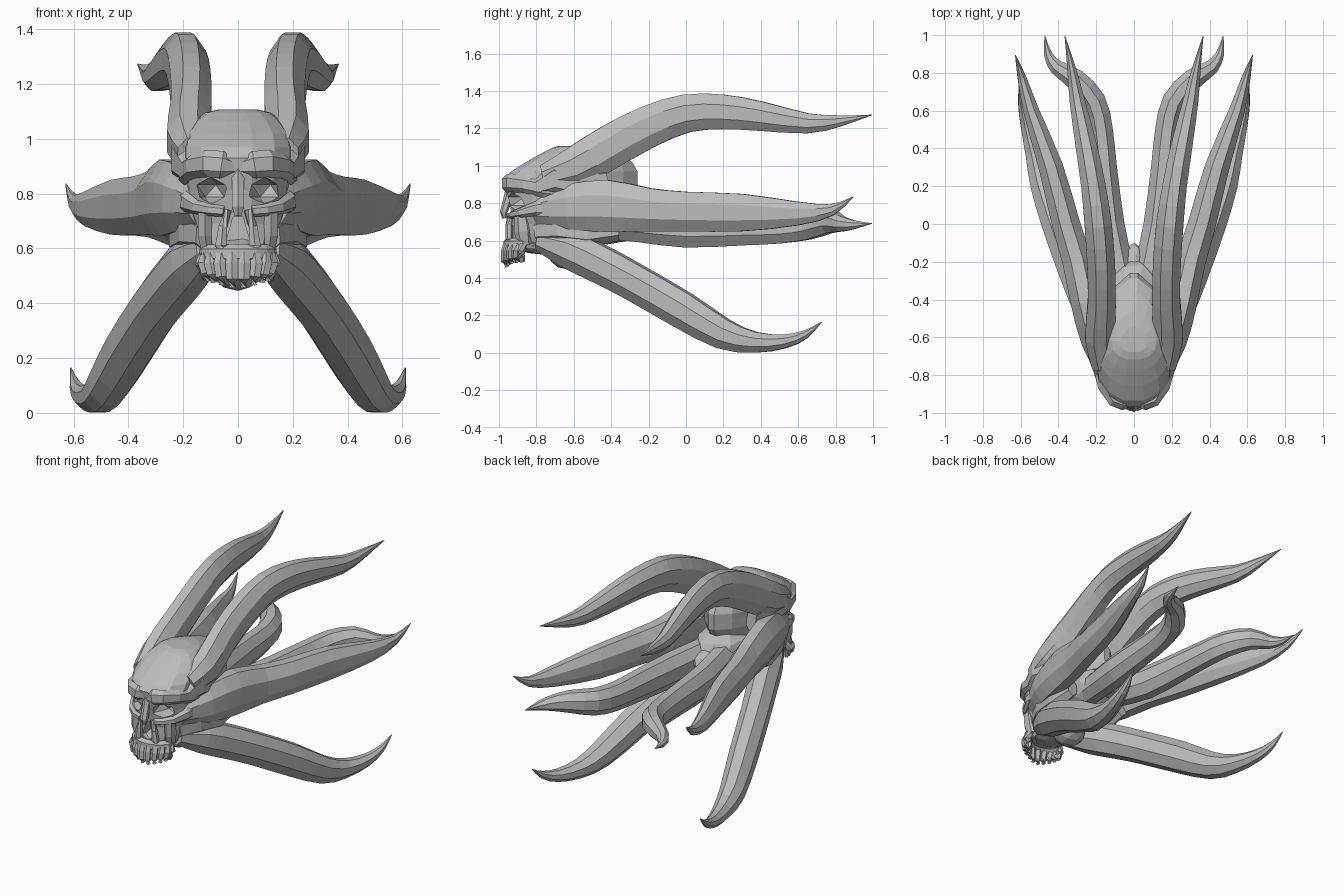
import bpy, bmesh, math
from mathutils import Vector, Matrix

bone = bpy.data.materials.new("bone_grey")
bone.diffuse_color = (0.5, 0.5, 0.5, 1)


def finish(bm, name):
    bmesh.ops.recalc_face_normals(bm, faces=bm.faces)
    me = bpy.data.meshes.new(name)
    bm.to_mesh(me)
    bm.free()
    me.materials.append(bone)
    ob = bpy.data.objects.new(name, me)
    bpy.context.scene.collection.objects.link(ob)
    return ob


def loft(rings, name):
    """Skin closed rings of equal length and cap both ends."""
    bm = bmesh.new()
    vr = [[bm.verts.new(p) for p in r] for r in rings]
    n = len(vr[0])
    for a, b in zip(vr, vr[1:]):
        for i in range(n):
            j = (i + 1) % n
            bm.faces.new((a[i], a[j], b[j], b[i]))
    bm.faces.new(vr[0])
    bm.faces.new(vr[-1])
    return finish(bm, name)


def tube(pts, name, sides=8, steps=2):
    """Tapered tube; each point is x, y, z, half width, half height."""
    k = [Vector(p) for p in pts]
    k = [k[0] * 2 - k[1]] + k + [k[-1] * 2 - k[-2]]
    path = []
    for a, b, c, d in zip(k, k[1:], k[2:], k[3:]):
        for s in range(steps):
            t = s / steps
            path.append(0.5 * (2 * b + (c - a) * t + (2 * a - 5 * b + 4 * c - d) * t * t
                               + (3 * b - a - 3 * c + d) * t ** 3))
    path.append(k[-2])
    rings = []
    for i, p in enumerate(path):
        step = path[min(i + 1, len(path) - 1)] - path[max(i - 1, 0)]
        t = Vector(step[:3]).normalized()
        ref = Vector((0, 0, 1)) if abs(t.z) < 0.95 else Vector((0, -1, 0))
        side = t.cross(ref).normalized()
        up = side.cross(t)
        rings.append([Vector(p[:3]) + side * max(p[3], .002) * math.cos(q) + up * max(p[4], .002) * math.sin(q)
                      for q in (2 * math.pi * (j + .5) / sides for j in range(sides))])
    return loft(rings, name)


def pair(pts, name, **kw):
    for s, tag in ((1, "right"), (-1, "left")):
        tube([(s * p[0],) + tuple(p[1:]) for p in pts], f"{name}_{tag}", **kw)


def lump(c, r, name, sub=2):
    bm = bmesh.new()
    bmesh.ops.create_icosphere(bm, subdivisions=sub, radius=1,
                               matrix=Matrix.Translation(c) @ Matrix.Diagonal((*r, 1)))
    return finish(bm, name)


def section(z, w, yf, yb, n=14):
    """Horizontal skull section: rounded in front, narrowing at the back."""
    ym, ring = yf + (yb - yf) * .4, []
    for i in range(n):
        a = 2 * math.pi * (i + .5) / n
        s, c = math.sin(a), math.cos(a)
        x = w * math.copysign(abs(s) ** (.9 if c > 0 else 1.5), s)
        y = ym + (yf - ym) * c ** .8 if c > 0 else ym + (yb - ym) * abs(c) ** .9
        ring.append((x, y, z))
    return ring


# Four pairs of curved horns
pair([(.165, -.76, .94, .06, .07), (.18, -.6, .99, .085, .115), (.17, -.4, 1.105, .08, .125),
      (.175, -.2, 1.21, .08, .12), (.19, 0, 1.28, .078, .11), (.215, .2, 1.288, .07, .1),
      (.25, .4, 1.265, .062, .085), (.3, .65, 1.227, .044, .058), (.33, .82, 1.24, .025, .033),
      (.366, .995, 1.272, 0, 0)], "top_horn")
pair([(.13, -.8, .76, .06, .08), (.2, -.62, .78, .085, .13), (.255, -.42, .785, .085, .15),
      (.3, -.2, .765, .085, .125), (.36, 0, .755, .08, .115), (.44, .3, .75, .07, .108),
      (.545, .6, .745, .045, .068), (.595, .78, .765, .024, .033), (.628, .895, .835, 0, 0)], "side_horn")
pair([(.04, -.5, .7, .07, .09), (.075, -.25, .685, .08, .1), (.125, 0, .665, .08, .11),
      (.155, .3, .667, .07, .1), (.175, .5, .67, .068, .092), (.215, .65, .685, .07, .085),
      (.31, .765, .705, .06, .07), (.41, .83, .69, .042, .045), (.455, .9, .685, .024, .025),
      (.472, .995, .692, 0, 0)], "back_horn")
pair([(.1, -.78, .6, .06, .06), (.165, -.62, .55, .09, .105), (.235, -.45, .47, .092, .108),
      (.305, -.28, .38, .09, .105), (.4, -.02, .23, .088, .104), (.475, .2, .1, .077, .087),
      (.52, .37, .056, .059, .06), (.565, .53, .062, .04, .04), (.593, .64, .1, .022, .024),
      (.61, .725, .165, 0, 0)], "lower_horn")

# Skull: braincase and face
skull = loft([section(*r) for r in (
    (.56, .11, -.93, -.56), (.62, .14, -.935, -.48), (.69, .165, -.93, -.38),
    (.75, .19, -.94, -.32), (.81, .195, -.95, -.28), (.87, .2, -.965, -.25),
    (.93, .205, -.975, -.25), (.97, .205, -.94, -.25), (1.02, .195, -.86, -.28), (1.065, .16, -.78, -.36),
    (1.095, .12, -.72, -.46), (1.107, .07, -.68, -.54))], "skull")

# Eye sockets and nose opening are cut from the skull
cutters = [lump((s * .1, -.93, .81), (.068, .12, .05), "socket_cutter", 1) for s in (1, -1)]
outline = [(-.018, .715), (.018, .715), (.045, .62), (.0, .6), (-.045, .62)]
cutters.append(loft([[(x, y, z) for x, z in outline] for y in (-1.05, -.85)], "nose_cutter"))
for c in cutters:
    m = skull.modifiers.new("cut", 'BOOLEAN')
    m.operation, m.object, m.solver = 'DIFFERENCE', c, 'EXACT'
bpy.context.view_layer.update()
cut = bpy.data.meshes.new_from_object(skull.evaluated_get(bpy.context.evaluated_depsgraph_get()))
skull.modifiers.clear()
skull.data = cut
for c in cutters:
    bpy.data.objects.remove(c)

# Brow ridges, cheekbones, nose bridge and upper jaw
pair([(.015, -.94, .895, .025, .03), (.06, -.96, .905, .028, .05), (.11, -.94, .91, .03, .05),
      (.165, -.86, .9, .03, .045), (.195, -.76, .88, .025, .05), (.2, -.66, .87, .02, .05)],
     "brow", sides=6, steps=1)
pair([(.05, -.935, .735, .02, .02), (.1, -.92, .74, .022, .022), (.15, -.88, .75, .022, .026),
      (.19, -.8, .77, .022, .04), (.2, -.66, .78, .02, .06)], "cheekbone", sides=6, steps=1)
pair([(.035, -.94, .74, .015, .015), (.055, -.945, .68, .018, .02), (.062, -.945, .61, .025, .02),
      (.045, -.945, .575, .025, .02)], "nose_side", sides=6, steps=1)
tube([(0, -.93, .9, .03, .03), (0, -.95, .83, .025, .025), (0, -.975, .75, .025, .02),
      (0, -.97, .72, .014, .012)], "nose_bridge", sides=6, steps=1)
pair([(.12, -.88, .74, .03, .04), (.12, -.87, .65, .03, .05), (.11, -.86, .58, .025, .04)],
     "upper_jaw", sides=6, steps=1)

# Gum arch and teeth
arch = [(.12 * math.sin(a), -.87 - .085 * math.cos(a)) for a in [math.radians(-90 + 20 * i) for i in range(10)]]
tube([(x, y, .58, .025, .035) for x, y in arch], "gum", sides=6, steps=1)
for i, (x, y) in enumerate(arch):
    low = .455 + .4 * abs(x) ** 1.1 * .8
    tube([(x, y, .59, .02, .02), (x * 1.1, y - .012, .545, .027, .024),
          (x, y - .014, low + .03, .025, .022), (x * .95, y - .004, low, .014, .014)],
         f"tooth_{i}", sides=6, steps=1)

# Palate, throat and the mass that joins the rear horns
lump((0, -.76, .585), (.13, .17, .06), "palate")
lump((0, -.63, .53), (.1, .11, .085), "throat")
lump((0, -.42, .72), (.17, .24, .14), "neck_mass")
lump((0, -.24, .69), (.07, .14, .07), "rear_web")

# Temples beside the upper horns and roots behind the cheeks
pair([(.17, -.8, .88, .04, .05), (.2, -.7, .93, .05, .09), (.19, -.55, .9, .05, .1),
      (.18, -.42, .92, .04, .08)], "temple", sides=6, steps=1)
pair([(.12, -.8, .65, .04, .06), (.17, -.68, .67, .055, .09), (.2, -.52, .65, .06, .09),
      (.2, -.36, .66, .04, .06)], "horn_root", sides=6, steps=1)
